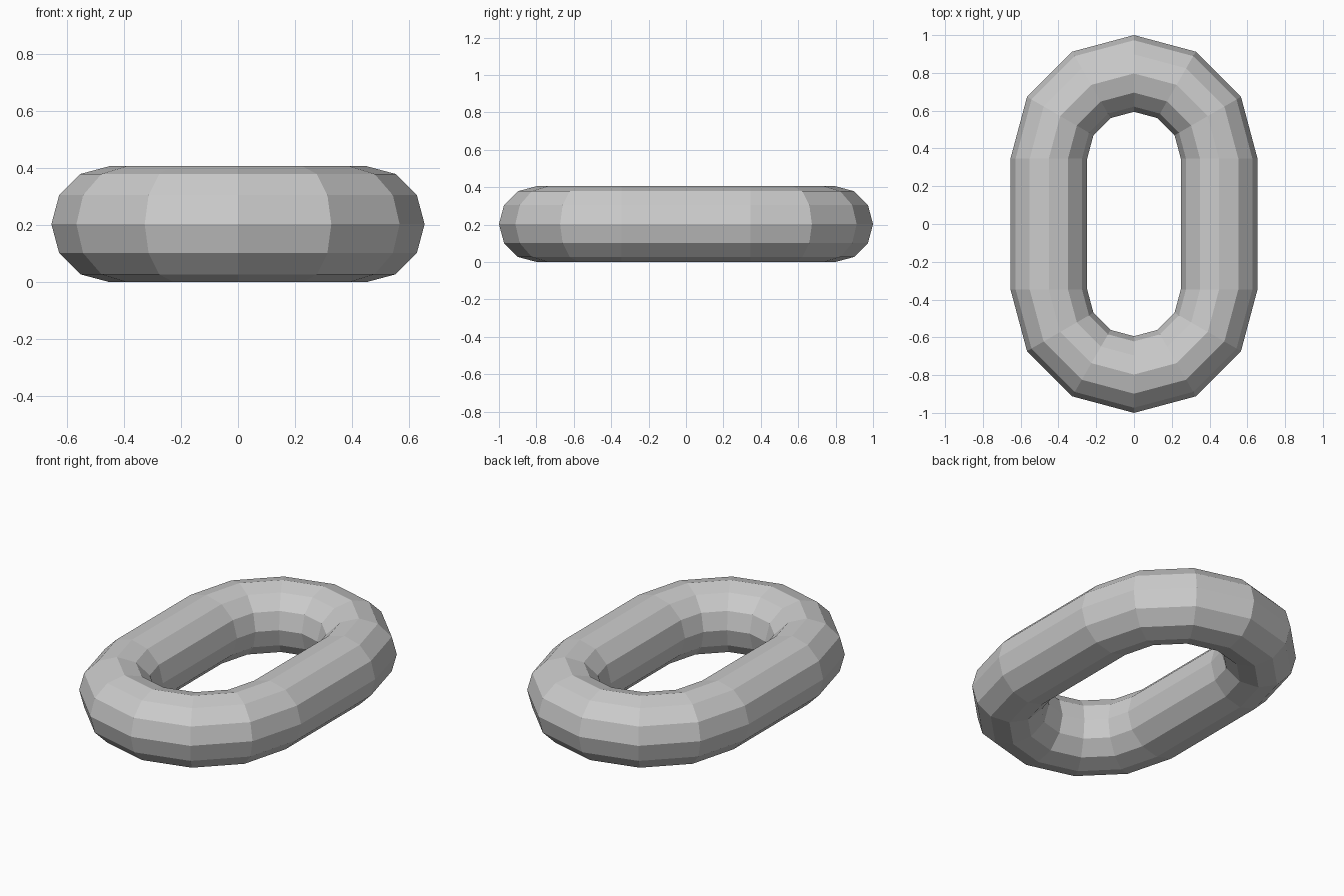
import bpy, bmesh
from math import sin, cos, pi

if "Cube" in bpy.data.objects:
    bpy.data.objects.remove(bpy.data.objects["Cube"])

SIDES = 12        # sides of the round bar
STEPS = 6         # segments in each half-circle end
BAR = 0.203       # bar radius
BEND = 0.451      # radius of the bend centreline
HALF = 1.0 - BEND - BAR   # half length of the straight part

bm = bmesh.new()

# Cross-section rings along the two half-circle ends
rings = []
for end in (0, 1):
    offset = HALF if end == 0 else -HALF
    for i in range(STEPS + 1):
        a = pi * (end + i / STEPS)
        ring = []
        for j in range(SIDES):
            t = 2 * pi * j / SIDES
            d = BEND + BAR * cos(t)
            ring.append(bm.verts.new((d * cos(a), offset + d * sin(a), BAR + BAR * sin(t))))
        rings.append(ring)

# Skin neighbouring rings, the straight bars join the two ends
for k, ring in enumerate(rings):
    nxt = rings[(k + 1) % len(rings)]
    for j in range(SIDES):
        m = (j + 1) % SIDES
        bm.faces.new((ring[j], nxt[j], nxt[m], ring[m]))
bmesh.ops.recalc_face_normals(bm, faces=bm.faces)

mesh = bpy.data.meshes.new("chain_link")
bm.to_mesh(mesh)
bm.free()
bpy.context.collection.objects.link(bpy.data.objects.new("chain_link", mesh))
